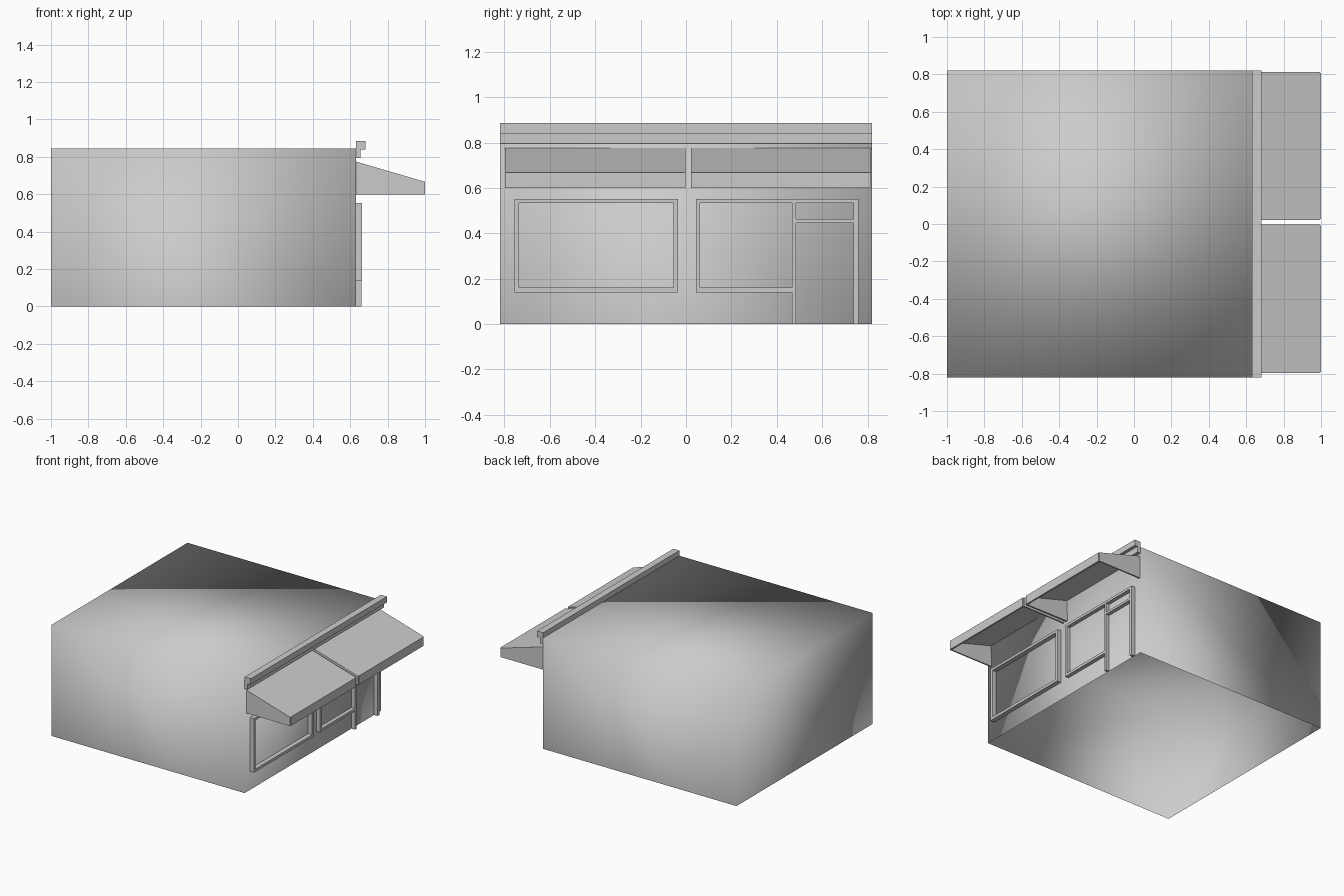
import bpy
import bmesh

cube = bpy.data.objects.get("Cube")
if cube:
    bpy.data.objects.remove(cube)

# One plain grey for the whole building
grey = bpy.data.materials.new("plain grey")
grey.use_nodes = True
colour = (0.6, 0.6, 0.6, 1)
grey.diffuse_color = colour
grey.node_tree.nodes["Principled BSDF"].inputs["Base Color"].default_value = colour

WALL = 0.63      # x of the shop front
HALF = 0.82      # half width along y


def finish(name, bm):
    bmesh.ops.recalc_face_normals(bm, faces=bm.faces)
    mesh = bpy.data.meshes.new(name)
    bm.to_mesh(mesh)
    bm.free()
    mesh.materials.append(grey)
    obj = bpy.data.objects.new(name, mesh)
    bpy.context.collection.objects.link(obj)
    return obj


def add_box(bm, x, y, z):
    made = bmesh.ops.create_cube(bm, size=1)["verts"]
    for v in made:
        v.co = [r[0] if c < 0 else r[1] for c, r in zip(v.co, (x, y, z))]
    return made


def boxes(name, x, rects):
    """Bars on the shop front, each given as y and z ranges."""
    bm = bmesh.new()
    for y0, y1, z0, z1 in rects:
        add_box(bm, x, (y0, y1), (z0, z1))
    return finish(name, bm)


def extrude_profile(bm, profile, y0, y1):
    """Prism of an x-z profile along y."""
    face = bm.faces.new([bm.verts.new((x, y0, z)) for x, z in profile])
    ext = bmesh.ops.extrude_face_region(bm, geom=[face])["geom"]
    moved = [e for e in ext if isinstance(e, bmesh.types.BMVert)]
    bmesh.ops.translate(bm, verts=moved, vec=(0, y1 - y0, 0))
    bm.normal_update()


# Building shell: softly shaded, open underneath
bm = bmesh.new()
add_box(bm, (-1, WALL), (-HALF, HALF), (0, 0.845))
bm.normal_update()
floor = [f for f in bm.faces if f.normal.z < -0.5]
bmesh.ops.delete(bm, geom=floor, context="FACES_ONLY")
roof = max(bm.faces, key=lambda f: f.calc_center_median().z)
ends = [v for v in roof.verts if (v.co.x < 0) == (v.co.y > 0)]
bmesh.ops.connect_verts(bm, verts=ends)
shell = finish("building_shell", bm)
shell.data.shade_smooth()

# Stepped cornice along the top of the shop front
bm = bmesh.new()
extrude_profile(bm, [(WALL, 0.795), (0.656, 0.795), (0.656, 0.84),
                     (0.681, 0.84), (0.681, 0.885), (WALL, 0.885)], -HALF, HALF)
finish("cornice", bm)

# Two hollow awnings, open below and against the wall
for name, y0, y1 in (("right_awning", -0.797, -0.002), ("left_awning", 0.021, 0.814)):
    bm = bmesh.new()
    extrude_profile(bm, [(WALL, 0.6), (0.995, 0.6), (0.995, 0.668), (WALL, 0.775)], y0, y1)
    bmesh.ops.recalc_face_normals(bm, faces=bm.faces)
    hidden = [f for f in bm.faces if f.normal.z < -0.9 or f.normal.x < -0.9]
    bmesh.ops.delete(bm, geom=hidden, context="FACES_ONLY")
    awning = finish(name, bm)
    solid = awning.modifiers.new("thickness", "SOLIDIFY")
    solid.thickness = 0.012
    solid.offset = -1
    boxes(name + "_valance", (0.995, 1), [(y0 + 0.006, y1 - 0.006, 0.6, 0.668)])

# Display window frame
boxes("window_frame", (WALL, 0.664), [
    (-0.756, -0.735, 0.14, 0.552),
    (-0.055, -0.035, 0.14, 0.552),
    (-0.735, -0.055, 0.14, 0.161),
    (-0.735, -0.055, 0.533, 0.552),
])

# Entrance frame: side window, door and transom
boxes("entrance_frame", (WALL, 0.659), [
    (0.044, 0.062, 0.14, 0.552),
    (0.062, 0.466, 0.14, 0.161),
    (0.062, 0.739, 0.533, 0.552),
    (0.466, 0.484, 0, 0.533),
    (0.739, 0.76, 0, 0.552),
    (0.484, 0.739, 0.445, 0.462),
])
